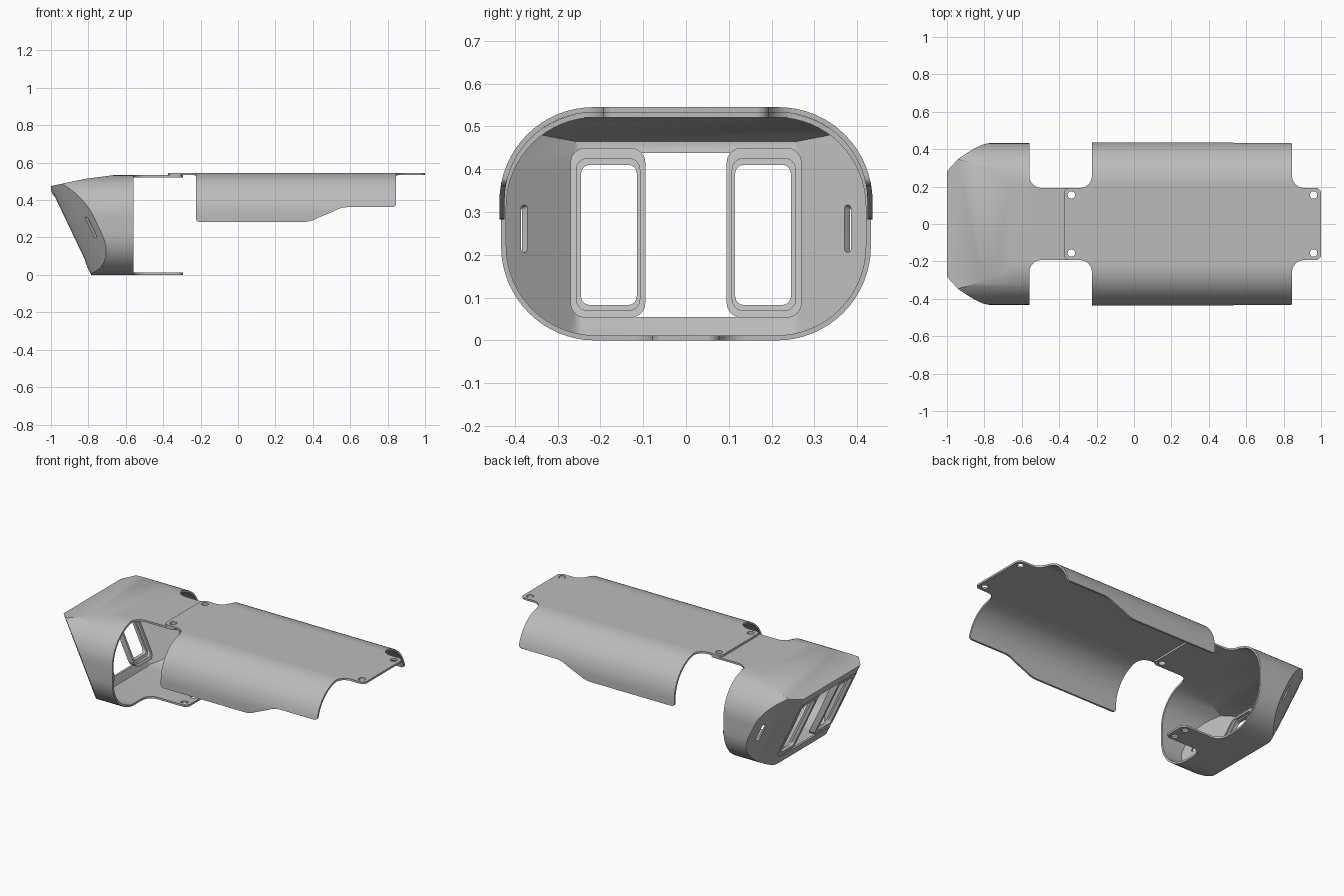
import bpy, bmesh
from math import radians, cos, sin
from mathutils import Vector

if "Cube" in bpy.data.objects:
    bpy.data.objects.remove(bpy.data.objects["Cube"])

grey = bpy.data.materials.new("plain_grey")
grey.use_nodes = True
colour = (0.5, 0.5, 0.5, 1)
grey.diffuse_color = colour
grey.node_tree.nodes["Principled BSDF"].inputs["Base Color"].default_value = colour

WALL = 0.012
SLANT = 0.477


def front_x(z):
    return -1 + (0.45 - z) * SLANT


# Mappings from outline (u, v) and depth w to space
def along_x(u, v, w):
    return (w, u, v)


def along_y(u, v, w):
    return (u, w, v)


def along_z(u, v, w):
    return (u, v, w)


def along_slant(u, v, w):
    return (front_x(v) + w, u, v)


def arc(cx, cy, r, a0, a1, n=10):
    angles = [radians(a0 + (a1 - a0) * i / n) for i in range(n + 1)]
    return [(cx + r * cos(a), cy + r * sin(a)) for a in angles]


def round_rect(u0, u1, v0, v1, r, n=8):
    return (arc(u1 - r, v1 - r, r, 0, 90, n) + arc(u0 + r, v1 - r, r, 90, 180, n)
            + arc(u0 + r, v0 + r, r, 180, 270, n) + arc(u1 - r, v0 + r, r, 270, 360, n))


def mirrored(half):
    return half + [(x, -y) for x, y in reversed(half)]


def finish(name, bm):
    bmesh.ops.remove_doubles(bm, verts=bm.verts[:], dist=1e-5)
    bmesh.ops.recalc_face_normals(bm, faces=bm.faces[:])
    mesh = bpy.data.meshes.new(name)
    bm.to_mesh(mesh)
    bm.free()
    mesh.materials.append(grey)
    obj = bpy.data.objects.new(name, mesh)
    bpy.context.scene.collection.objects.link(obj)
    return obj


def prism(name, outline, place, a, b):
    bm = bmesh.new()
    low = [bm.verts.new(place(u, v, a)) for u, v in outline]
    high = [bm.verts.new(place(u, v, b)) for u, v in outline]
    bm.faces.new(low)
    bm.faces.new(high)
    for i in range(len(low)):
        j = (i + 1) % len(low)
        bm.faces.new((low[i], low[j], high[j], high[i]))
    return finish(name, bm)


def carve(obj, cutter, operation="DIFFERENCE"):
    cutter.hide_render = True
    mod = obj.modifiers.new("carve", "BOOLEAN")
    mod.operation, mod.solver, mod.object = operation, "EXACT", cutter
    graph = bpy.context.evaluated_depsgraph_get()
    mesh = bpy.data.meshes.new_from_object(obj.evaluated_get(graph))
    obj.modifiers.clear()
    obj.data = mesh
    bpy.data.objects.remove(cutter)


def drill(obj, x, y, r=0.02):
    carve(obj, prism("drill", arc(x, y, r, 0, 345, 23), along_z, -0.1, 0.7))


def nose_body(name, inset, back):
    """Rounded tube trimmed by the slanted front, side panels and sloping top."""
    outline = round_rect(-0.432 + inset, 0.432 - inset, inset, 0.533 - inset,
                         0.22 - inset, 16)
    obj = prism(name, outline, along_x, -1.2, back)
    z = 0.25
    planes = [((-1, 0, z), (-1, 0, 0), 1), ((front_x(z), 0, z), (-1, 0, -SLANT), 1),
              ((-1, 0, 0.475), (-0.21, 0, 1), 1), ((-0.82, 0, 0.513), (-0.13, 0, 1), 1)]
    for s in (-1, 1):
        planes.append(((front_x(z), s * 0.25, z), (-1, s * 0.45, -SLANT), 1))
        planes.append(((front_x(z), s * 0.27, z), (-1, s, -SLANT), 1.6))
    bm = bmesh.new()
    bm.from_mesh(obj.data)
    for co, no, scale in planes:
        normal = Vector(no).normalized()
        bmesh.ops.bisect_plane(bm, geom=bm.verts[:] + bm.edges[:] + bm.faces[:],
                               plane_co=Vector(co) - normal * inset * scale,
                               plane_no=normal, clear_outer=True)
        rim = [e for e in bm.edges if e.is_boundary]
        if rim:
            bmesh.ops.holes_fill(bm, edges=rim, sides=0)
    bpy.data.objects.remove(obj)
    return finish(name, bm)


# Nose shell: hollow body with a large front opening and side slots
nose = nose_body("nose_shell", 0, -0.56)
carve(nose, nose_body("nose_hollow", WALL, -0.5))
carve(nose, prism("front_opening", round_rect(-0.262, 0.262, 0.055, 0.438, 0.03),
                  along_slant, -0.1, 0.08))
for s in (-1, 1):
    def along_panel(y, z, w):
        return (front_x(z) + y - 0.27 - w, s * (y + w), z - SLANT * w)
    carve(nose, prism("slot", round_rect(0.383, 0.398, 0.2, 0.31, 0.007, 5),
                      along_panel, -0.03, 0.03))

# Stepped window frames behind the front opening
for side, s in (("right", -1), ("left", 1)):
    def rect(y0, y1, z0, z1, r):
        return [(s * y, z) for y, z in round_rect(y0, y1, z0, z1, r)]
    opening = rect(0.115, 0.245, 0.083, 0.41, 0.02)
    step = rect(0.108, 0.256, 0.07, 0.425, 0.026)
    frame = prism(side + "_window_frame", rect(0.095, 0.27, 0.053, 0.45, 0.035),
                  along_slant, 0.006, 0.045)
    carve(frame, prism("frame_hole", opening, along_slant, -0.1, 0.1))
    carve(frame, prism("frame_step", step, along_slant, 0.028, 0.1))

# Nose mounting tabs, top and bottom
FILLET = 0.065
for name, half_width, z, hole_y in (("top_tab", 0.193, 0.521, 0.155),
                                    ("bottom_tab", 0.078, 0, 0.045)):
    half = (arc(-0.56 + FILLET, half_width + FILLET, FILLET, 180, 270)
            + arc(-0.325, half_width - 0.03, 0.03, 90, 0))
    tab = prism(name, mirrored(half), along_z, z, z + WALL)
    for s in (-1, 1):
        drill(tab, -0.335, s * hole_y)

# Long cover: open half tube trimmed by its plan and its side profile
TOP = 0.545
cover = prism("long_cover", round_rect(-0.436, 0.436, 0, TOP, 0.22, 16),
              along_x, -0.45, 1.05)
carve(cover, prism("cover_hollow", round_rect(-0.436 + WALL, 0.436 - WALL, WALL,
                                              TOP - WALL, 0.22 - WALL, 16),
                   along_x, -0.6, 1.2))
half = (arc(-0.345, 0.163, 0.03, 180, 90)
        + arc(-0.225 - FILLET, 0.193 + FILLET, FILLET, 270, 360)
        + [(-0.225, 0.6), (0.845, 0.6)]
        + arc(0.845 + FILLET, 0.193 + FILLET, FILLET, 180, 270)
        + arc(0.97, 0.163, 0.03, 90, 0))
carve(cover, prism("cover_plan", mirrored(half), along_z, -0.2, 0.8), "INTERSECT")
profile = ([(-0.5, 0.7), (-0.5, 0.48), (-0.226, 0.48)]
           + arc(-0.205, 0.304, 0.021, 180, 270, 6)
           + arc(0.35, 0.433, 0.15, 270, 302, 6)
           + arc(0.59, 0.212, 0.15, 122, 90, 6)
           + arc(0.825, 0.383, 0.021, 270, 360, 6)
           + [(0.846, 0.48), (1.2, 0.48), (1.2, 0.7)])
carve(cover, prism("cover_profile", profile, along_y, -0.7, 0.7), "INTERSECT")
for x in (-0.335, 0.96):
    for s in (-1, 1):
        drill(cover, x, s * 0.155)

# Smooth the curved walls, keep the edges crisp
for obj in bpy.context.scene.collection.objects:
    if obj.type == "MESH" and grey.name in obj.data.materials:
        bpy.ops.object.select_all(action="DESELECT")
        obj.select_set(True)
        bpy.context.view_layer.objects.active = obj
        bpy.ops.object.shade_smooth_by_angle(angle=radians(30))
